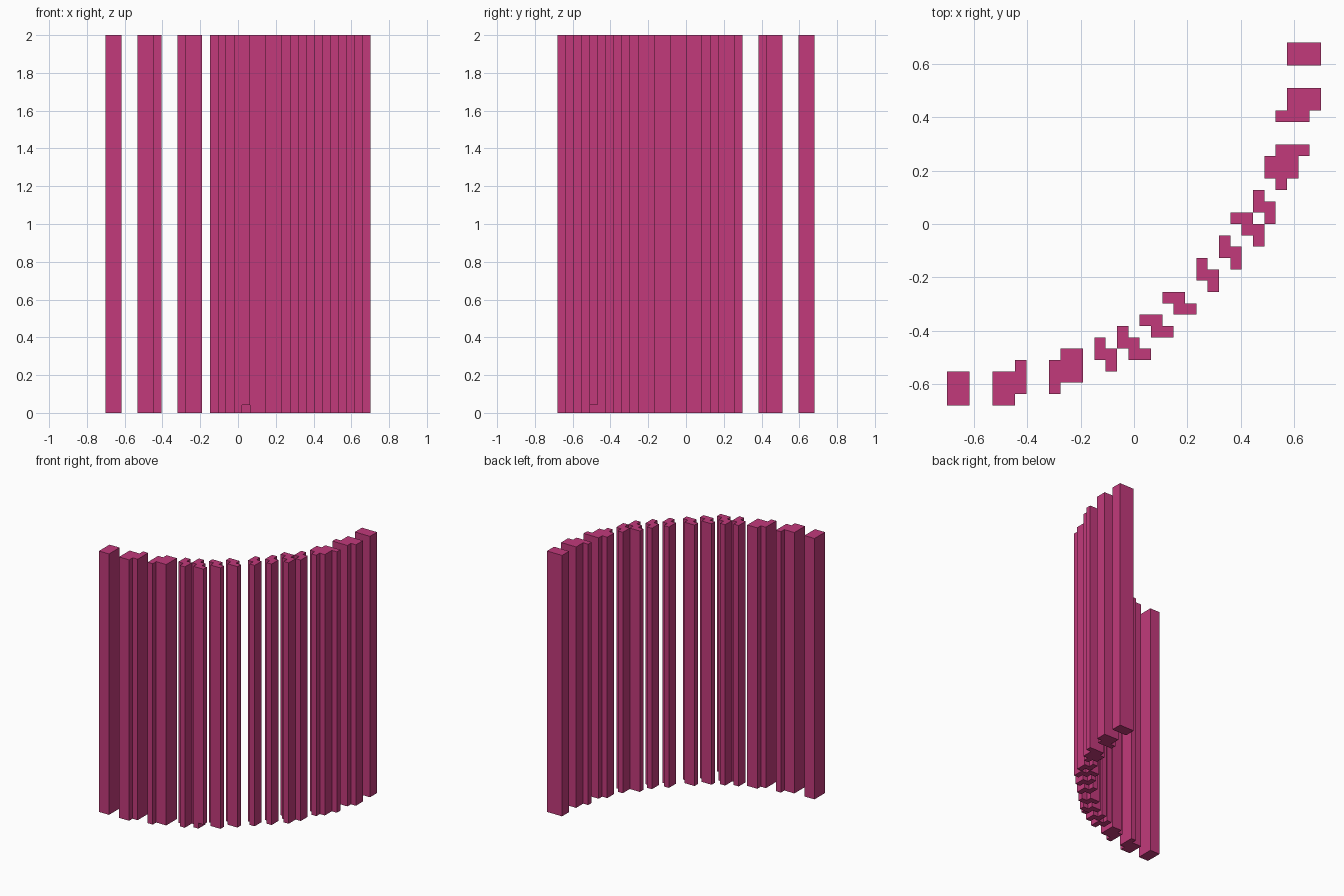
import bpy, bmesh

cube = bpy.data.objects.get("Cube")
if cube:
    bpy.data.objects.remove(cube, do_unlink=True)

U = 2 / 47                       # one grid block
X0, Y0 = -16.5 * U, -16 * U      # corner of the plan grid
LEVELS = (0, U, 2)               # foot layer and shaft layer

pink = bpy.data.materials.new("raspberry pink")
pink.use_nodes = True
COLOR = (0.539, 0.042, 0.198, 1)
pink.diffuse_color = COLOR
pink.node_tree.nodes["Principled BSDF"].inputs["Base Color"].default_value = COLOR

# Footprint of each pillar: rectangles (x from, x to, y from, y to) in blocks
PILLARS = [
    [(0, 2, 0, 3)],
    [(4, 6, 0, 3), (6, 7, 1, 4)],
    [(10, 12, 2, 5), (9, 10, 1, 4)],
    [(13, 14, 4, 6), (14, 15, 3, 5)],
    [(15, 16, 5, 7), (16, 17, 4, 6), (17, 18, 4, 5)],
    [(17, 19, 7, 8), (18, 20, 6, 7)],
    [(19, 21, 9, 10), (20, 22, 8, 9)],
    [(22, 23, 11, 13), (23, 24, 10, 12)],
    [(24, 25, 13, 15), (25, 26, 12, 14)],
    [(25, 27, 16, 17), (26, 28, 15, 16), (27, 28, 14, 15)],
    [(27, 28, 17, 19), (28, 29, 16, 18)],
    [(29, 32, 22, 23), (28, 31, 20, 22), (29, 30, 19, 20)],
    [(30, 33, 26, 28), (29, 32, 25, 26)],
    [(30, 33, 30, 32)],
]
NOTCH = (17, 4, 0)               # block chipped out of one pillar's foot

# Each face of a block: neighbour offset and its four corners
SIDES = {
    (1, 0, 0): [(1, 0, 0), (1, 1, 0), (1, 1, 1), (1, 0, 1)],
    (-1, 0, 0): [(0, 0, 0), (0, 0, 1), (0, 1, 1), (0, 1, 0)],
    (0, 1, 0): [(0, 1, 0), (0, 1, 1), (1, 1, 1), (1, 1, 0)],
    (0, -1, 0): [(0, 0, 0), (1, 0, 0), (1, 0, 1), (0, 0, 1)],
    (0, 0, 1): [(0, 0, 1), (1, 0, 1), (1, 1, 1), (0, 1, 1)],
    (0, 0, -1): [(0, 0, 0), (0, 1, 0), (1, 1, 0), (1, 0, 0)],
}


def make_pillar(name, rects):
    """Join the blocks of a footprint into one closed, clean shaft."""
    solid = {(i, j, k) for a, b, c, d in rects
             for i in range(a, b) for j in range(c, d) for k in (0, 1)}
    solid.discard(NOTCH)
    bm = bmesh.new()
    for i, j, k in sorted(solid):
        for (di, dj, dk), corners in SIDES.items():
            if (i + di, j + dj, k + dk) not in solid:
                bm.faces.new([bm.verts.new((X0 + (i + p) * U, Y0 + (j + q) * U, LEVELS[k + r]))
                              for p, q, r in corners])
    bmesh.ops.remove_doubles(bm, verts=bm.verts, dist=1e-4)
    bmesh.ops.dissolve_limit(bm, angle_limit=0.01, verts=bm.verts, edges=bm.edges)
    mesh = bpy.data.meshes.new(name)
    bm.to_mesh(mesh)
    bm.free()
    mesh.materials.append(pink)
    bpy.context.collection.objects.link(bpy.data.objects.new(name, mesh))


for n, rects in enumerate(PILLARS, 1):
    make_pillar(f"pillar_{n:02d}", rects)
